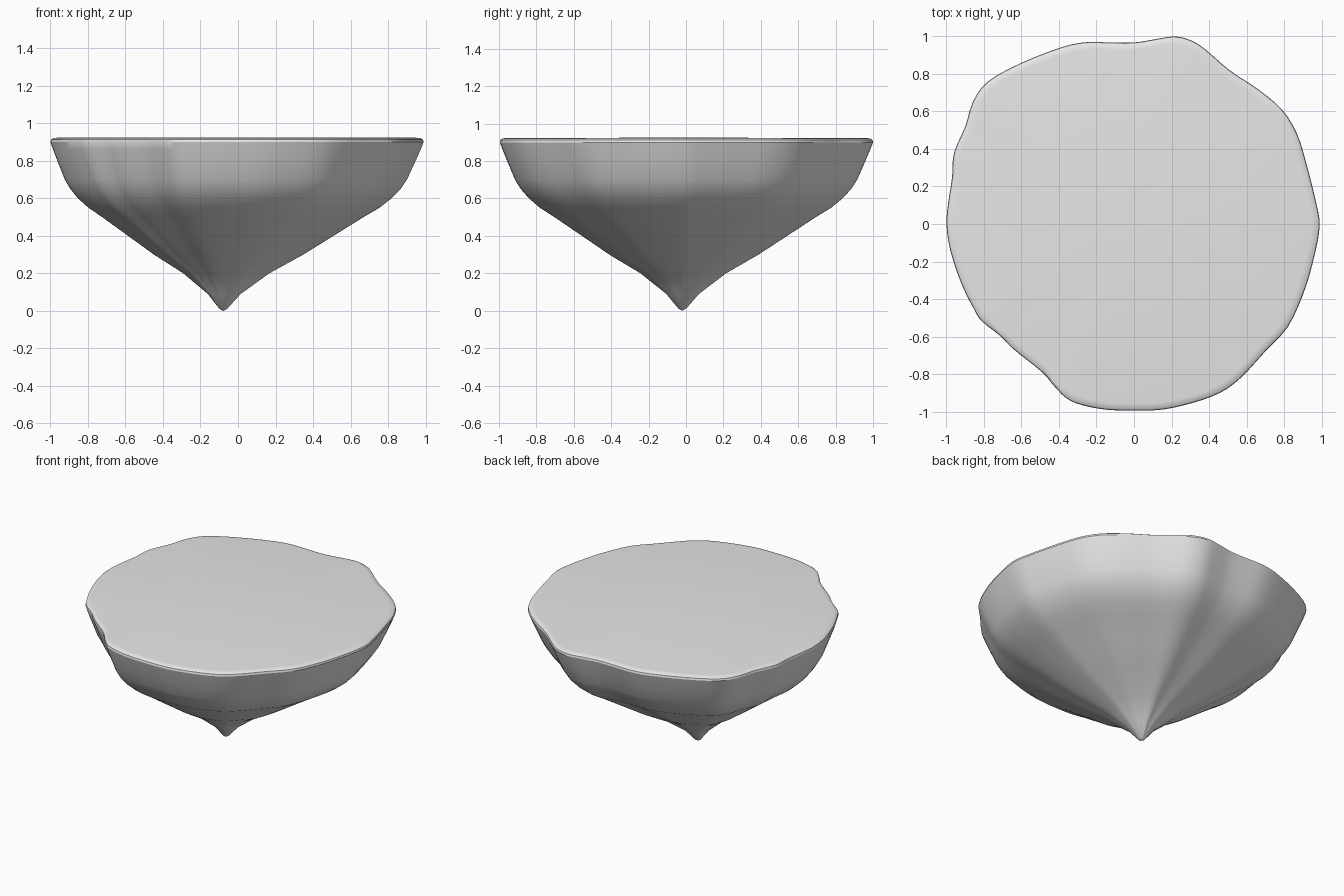
import bpy
import bmesh
from mathutils import Vector

default_cube = bpy.data.objects.get("Cube")
if default_cube:
    bpy.data.objects.remove(default_cube, do_unlink=True)

# Irregular rim outline, counter-clockwise from the left side
RIM = [
    (.99, -.02), (.97, .12), (.92, .32), (.87, .48), (.79, .61), (.66, .72),
    (.51, .82), (.37, .94), (.29, .985), (.21, 1), (.11, .985), (0, .968),
    (-.13, .968), (-.25, .97), (-.38, .945), (-.6, .86), (-.78, .76),
    (-.86, .65), (-.9, .52), (-.96, .38), (-.97, .25), (-.99, .12), (-1, 0),
    (-.98, -.14), (-.92, -.32), (-.85, -.46), (-.81, -.52), (-.71, -.6),
    (-.64, -.67), (-.49, -.79), (-.43, -.86), (-.36, -.93), (-.28, -.965),
    (-.15, -.99), (0, -.995), (.15, -.99), (.31, -.955), (.46, -.9),
    (.57, -.82), (.7, -.68), (.82, -.55), (.9, -.38), (.95, -.22),
]

# Side profile from the tip to the flat top: (share of the rim radius, height)
PROFILE = [
    (.02, .01), (.088, .09), (.23, .2), (.4, .3), (.55, .4), (.7, .5),
    (.78, .55), (.84, .6), (.885, .65), (.917, .7), (.96, .8), (.985, .86),
    (1, .9), (.997, .913), (.985, .921), (.96, .924),
]
TIP = Vector((-.08, -.02))
TOP_HEIGHT = .925


def smooth_loop(points, steps):
    """Subdivide a closed outline with a Catmull-Rom curve."""
    pts = [Vector(p) for p in points]
    count = len(pts)
    result = []
    for i in range(count):
        a, b, c, d = (pts[(i + k) % count] for k in (-1, 0, 1, 2))
        for s in range(steps):
            t = s / steps
            result.append(b + (c - a) * t / 2
                          + (a - b * 2.5 + c * 2 - d / 2) * t ** 2
                          + (b * 1.5 - a / 2 - c * 1.5 + d / 2) * t ** 3)
    return result


def make_material(name, colour):
    material = bpy.data.materials.new(name)
    material.use_nodes = True
    material.diffuse_color = colour
    shader = next(n for n in material.node_tree.nodes
                  if n.type == 'BSDF_PRINCIPLED')
    shader.inputs["Base Color"].default_value = colour
    return material


def build_rock(outline):
    """Stack scaled copies of the outline between the tip and the top."""
    bm = bmesh.new()
    rings = []
    for share, height in PROFILE:
        flat = [TIP + (p - TIP) * share for p in outline]
        rings.append([bm.verts.new((p.x, p.y, height)) for p in flat])
    count = len(outline)

    # Curved underside and rounded rim
    for low, high in zip(rings, rings[1:]):
        for i in range(count):
            j = (i + 1) % count
            bm.faces.new((low[i], low[j], high[j], high[i]))

    # Pointed bottom and flat top
    tip = bm.verts.new((TIP.x, TIP.y, 0))
    top = bm.verts.new((TIP.x, TIP.y, TOP_HEIGHT))
    for i in range(count):
        j = (i + 1) % count
        bm.faces.new((tip, rings[0][j], rings[0][i]))
        bm.faces.new((top, rings[-1][i], rings[-1][j]))

    bmesh.ops.recalc_face_normals(bm, faces=bm.faces)
    mesh = bpy.data.meshes.new("floating_rock")
    bm.to_mesh(mesh)
    bm.free()
    rock = bpy.data.objects.new("floating_rock", mesh)
    bpy.context.collection.objects.link(rock)
    return rock


rock = build_rock(smooth_loop(RIM, 3))
rock.data.materials.append(make_material("light_grey_stone", (.8, .8, .8, 1)))

# Smooth shading with crisp edges kept
bpy.ops.object.select_all(action='DESELECT')
rock.select_set(True)
bpy.context.view_layer.objects.active = rock
bpy.ops.object.shade_smooth_by_angle()
